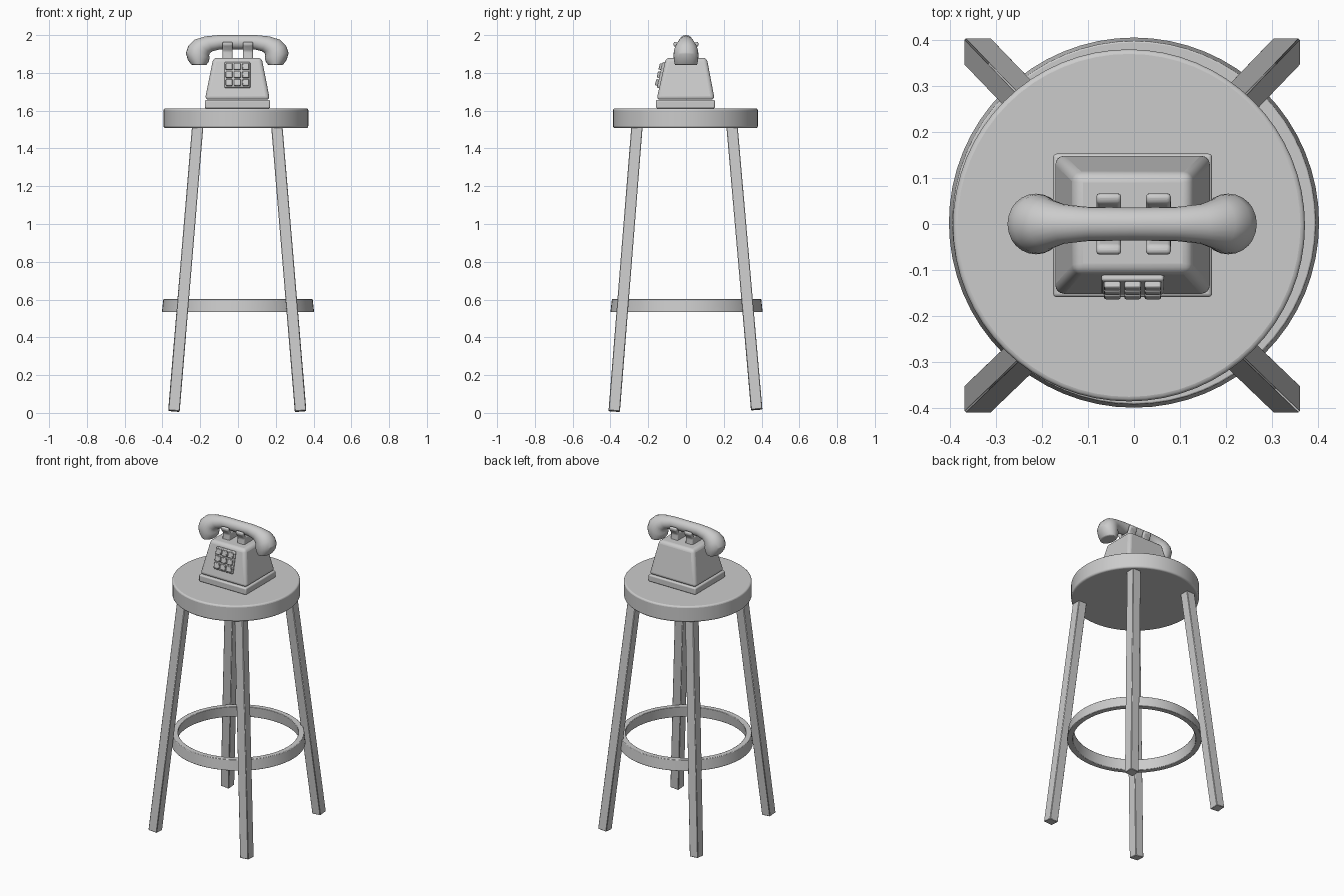
import bpy, bmesh, math
from mathutils import Matrix, Vector

if "Cube" in bpy.data.objects:
    bpy.data.objects.remove(bpy.data.objects["Cube"], do_unlink=True)

grey = bpy.data.materials.new("light grey")
grey.use_nodes = True
colour = (0.6, 0.6, 0.6, 1)
grey.diffuse_color = colour
grey.node_tree.nodes["Principled BSDF"].inputs["Base Color"].default_value = colour


def finish(name, bm, bevel=0, segments=2, smooth=True, subsurf=0):
    """Turn a bmesh into a named, shaded object."""
    bmesh.ops.recalc_face_normals(bm, faces=bm.faces)
    mesh = bpy.data.meshes.new(name)
    bm.to_mesh(mesh)
    bm.free()
    mesh.materials.append(grey)
    obj = bpy.data.objects.new(name, mesh)
    bpy.context.collection.objects.link(obj)
    if bevel:
        mod = obj.modifiers.new("Bevel", 'BEVEL')
        mod.width, mod.segments, mod.limit_method = bevel, segments, 'ANGLE'
    if subsurf:
        obj.modifiers.new("Subdivision", 'SUBSURF').levels = subsurf
    if smooth:
        bpy.ops.object.select_all(action='DESELECT')
        obj.select_set(True)
        bpy.context.view_layer.objects.active = obj
        bpy.ops.object.shade_smooth_by_angle(angle=math.radians(40))
    return obj


def loft(rings, caps=True, closed=False):
    """Bridge a list of equal-sized point rings."""
    bm = bmesh.new()
    loops = [[bm.verts.new(p) for p in ring] for ring in rings]
    pairs = list(zip(loops, loops[1:])) + ([(loops[-1], loops[0])] if closed else [])
    for a, b in pairs:
        for i in range(len(a)):
            j = (i + 1) % len(a)
            bm.faces.new((a[i], a[j], b[j], b[i]))
    if caps and not closed:
        bm.faces.new(loops[0])
        bm.faces.new(loops[-1])
    return bm


def circle(r, z, x=0, y=0, n=64):
    return [(x + r * math.cos(t), y + r * math.sin(t), z)
            for t in (math.tau * i / n for i in range(n))]


def rect(cx, cy, hx, hy, z):
    return [(cx + sx * hx, cy + sy * hy, z)
            for sx, sy in ((-1, -1), (1, -1), (1, 1), (-1, 1))]


def box(size, matrix):
    bm = bmesh.new()
    bmesh.ops.create_cube(bm, size=1, matrix=matrix @ Matrix.Diagonal((*size, 1)))
    return bm


# Stool seat and foot ring
finish("stool_seat", loft([circle(0.383, z, -0.011, -0.003) for z in (1.508, 1.612)]),
       bevel=0.01, segments=3)
ring_profile = [(0.403, 0.533), (0.395, 0.603), (0.36, 0.603), (0.368, 0.533)]
finish("foot_ring", loft([circle(r, z, 0, 0.003) for r, z in ring_profile], closed=True),
       bevel=0.003)

# Splayed legs with feet cut square to the leg
for side, sx in (("left", 1), ("right", -1)):
    for end, sy in (("front", -1), ("back", 1)):
        lift = 0.018 if sy > 0 else 0.009
        foot = [(x, y, lift + 0.08 * (sx * (x - sx * 0.335) + sy * (y - sy * 0.377)))
                for x, y, z in rect(sx * 0.335 - 0.004, sy * 0.377 - 0.003, 0.03, 0.03, 0)]
        top = rect(sx * 0.208 - 0.004, sy * 0.25 - 0.008, 0.03, 0.03, 1.535)
        finish(f"{end}_{side}_leg", loft([foot, top]), bevel=0.003, segments=1)

# Telephone base and tapered body
PX = -0.003
finish("phone_base", loft([rect(PX, -0.003, 0.173, 0.156, z) for z in (1.612, 1.657)]),
       bevel=0.008, segments=3)
finish("phone_body", loft([rect(PX, -0.002, 0.172, 0.154, 1.658),
                           rect(PX, 0.002, 0.128, 0.108, 1.88)]), bevel=0.02, segments=4)

# Keypad plate and buttons, leaning with the front of the body
lean = math.atan2(0.05, 0.222)
pad = Matrix.Translation((PX, -0.13, 1.788)) @ Matrix.Rotation(-lean, 4, 'X')
finish("keypad_plate", box((0.136, 0.018, 0.14), pad), bevel=0.005)
for row in (-1, 0, 1):
    for col in (-1, 0, 1):
        place = pad @ Matrix.Translation((col * 0.044, -0.012, row * 0.043))
        finish("keypad_button", box((0.036, 0.02, 0.034), place), bevel=0.004)

# Forked cradle rests
half = [(0.05, 1.87), (0.045, 1.915), (0.068, 1.95), (0.064, 1.965), (0.046, 1.962), (0.03, 1.925)]
fork = half + [(-y, z) for y, z in reversed(half)]
for name, cx in (("left_cradle", 0.053), ("right_cradle", -0.055)):
    finish(name, loft([[(cx + dx, y, z) for y, z in fork] for dx in (-0.027, 0.027)]),
           bevel=0.008, segments=3)

# Handset: outer point, inner point and half depth of each section
sections = [((0, 2.0), (0, 1.925), 0.036),
            ((0.10, 2.0), (0.09, 1.925), 0.037),
            ((0.17, 1.993), (0.13, 1.915), 0.043),
            ((0.225, 1.976), (0.145, 1.905), 0.055),
            ((0.258, 1.945), (0.149, 1.893), 0.064),
            ((0.272, 1.905), (0.146, 1.88), 0.066),
            ((0.262, 1.87), (0.152, 1.857), 0.064),
            ((0.243, 1.843), (0.165, 1.841), 0.058)]


def handset_ring(outer, inner, depth, sign, n=24):
    a, b = Vector(outer), Vector(inner)
    mid, arm = (a + b) / 2, (a - b) / 2
    ring = []
    for i in range(n):
        t = math.tau * i / n
        p = mid + arm * math.cos(t)
        ring.append((sign * p.x - 0.004, depth * math.sin(t), p.y))
    return ring


path = [(s, -1) for s in reversed(sections)] + [(s, 1) for s in sections[1:]]
finish("handset", loft([handset_ring(*s, sign) for s, sign in path]), bevel=0.004, subsurf=0)
